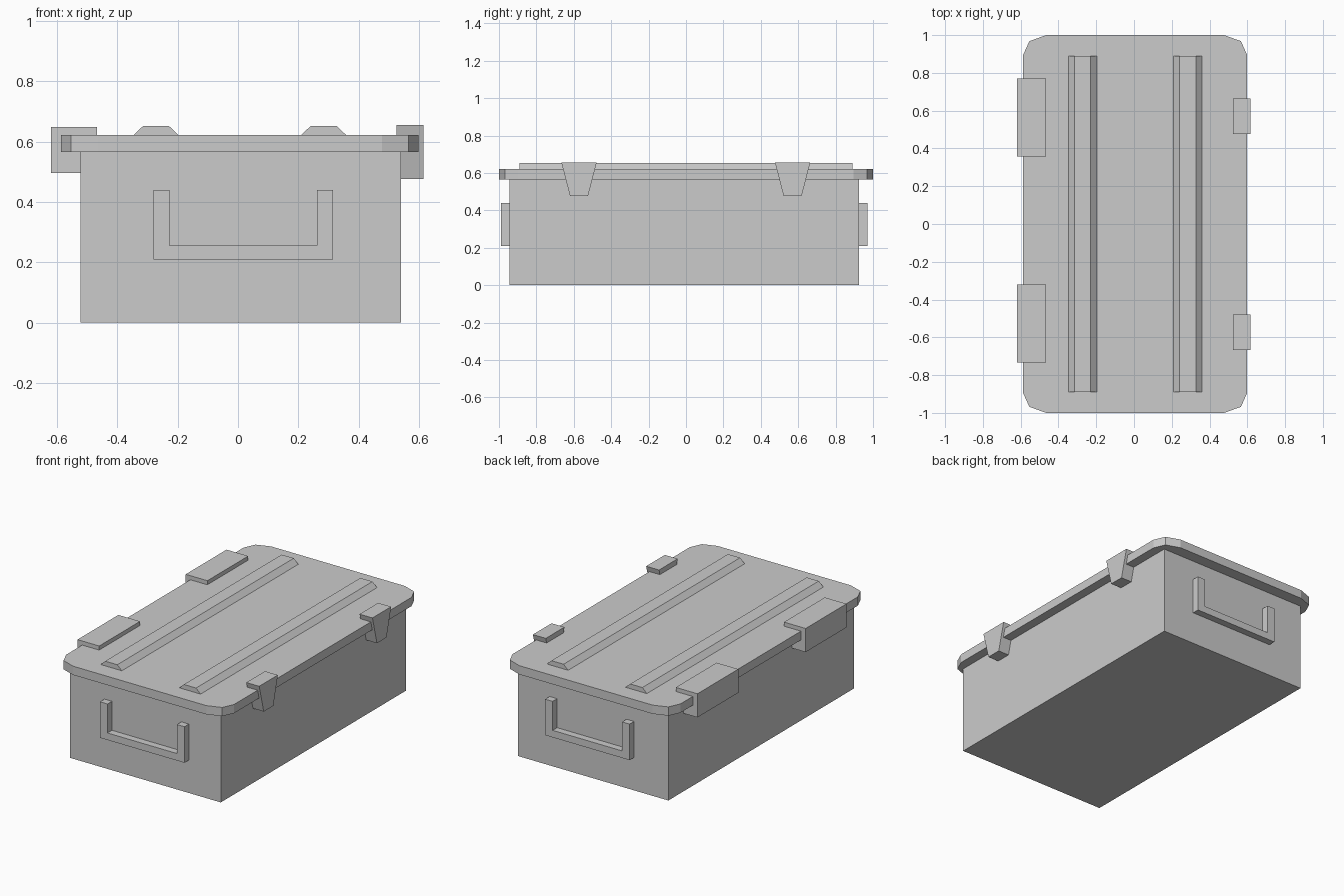
import bpy

if "Cube" in bpy.data.objects:
    bpy.data.objects.remove(bpy.data.objects["Cube"])


def prism(name, profile, axis, lo, hi):
    """Extrude a 2D profile along an axis; profile uses the other two axes in x, y, z order."""
    def place(p, t):
        c = list(p)
        c.insert("xyz".index(axis), t)
        return c
    n = len(profile)
    verts = [place(p, lo) for p in profile] + [place(p, hi) for p in profile]
    faces = [list(range(n))[::-1], list(range(n, 2 * n))]
    faces += [[i, (i + 1) % n, (i + 1) % n + n, i + n] for i in range(n)]
    if axis == "y":  # x-z profiles have the opposite handedness
        faces = [f[::-1] for f in faces]
    mesh = bpy.data.meshes.new(name)
    mesh.from_pydata(verts, [], faces)
    obj = bpy.data.objects.new(name, mesh)
    bpy.context.collection.objects.link(obj)
    return obj


def box(name, x0, x1, y0, y1, z0, z1):
    return prism(name, [(x0, y0), (x1, y0), (x1, y1), (x0, y1)], "z", z0, z1)


# Case body
box("body", -0.523, 0.54, -0.945, 0.925, 0, 0.566)

# Lid with corners rounded in two facets
corner = [(0.593, 0.895), (0.56, 0.968), (0.471, 1.0)]
quarters = [(1, 1), (-1, 1), (-1, -1), (1, -1)]
outline = []
for sx, sy in quarters:
    pts = corner if sx * sy > 0 else corner[::-1]
    outline += [(0.006 + sx * x, sy * y) for x, y in pts]
prism("lid", outline, "z", 0.566, 0.622)

# Raised ribs along the lid
for side, cx in (("left", -0.272), ("right", 0.284)):
    prism(f"lid_rib_{side}",
          [(cx - 0.077, 0.62), (cx + 0.077, 0.62), (cx + 0.043, 0.652), (cx - 0.043, 0.652)],
          "y", -0.89, 0.89)

# Hinges on the left edge
for end, y0 in (("front", -0.733), ("back", 0.358)):
    box(f"hinge_{end}", -0.62, -0.467, y0, y0 + 0.412, 0.497, 0.648)

# Tapered latches on the right edge
for end, cy in (("front", -0.572), ("back", 0.57)):
    prism(f"latch_{end}",
          [(cy - 0.048, 0.476), (cy + 0.048, 0.476), (cy + 0.094, 0.655), (cy - 0.094, 0.655)],
          "x", 0.525, 0.616)

# U-shaped carrying handles on both ends
u_shape = [(-0.281, 0.21), (0.315, 0.21), (0.315, 0.44), (0.262, 0.44),
           (0.262, 0.255), (-0.228, 0.255), (-0.228, 0.44), (-0.281, 0.44)]
prism("handle_front", u_shape, "y", -0.99, -0.944)
prism("handle_back", u_shape, "y", 0.924, 0.97)
